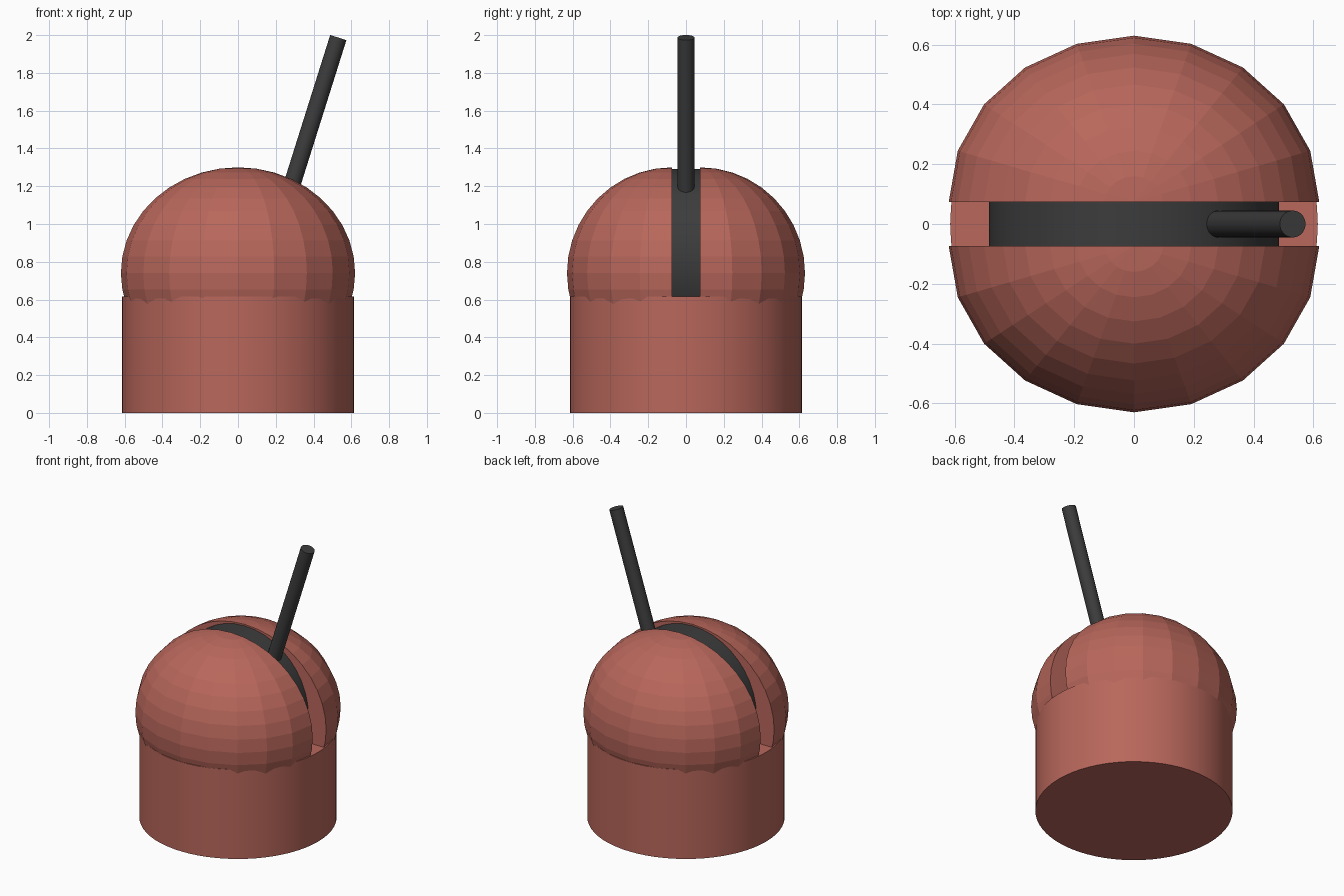
import bpy, bmesh
from math import radians, pi
from mathutils import Vector

if "Cube" in bpy.data.objects:
    bpy.data.objects.remove(bpy.data.objects["Cube"])


def material(name, rgb):
    m = bpy.data.materials.new(name)
    m.diffuse_color = (*rgb, 1)
    m.use_nodes = True
    m.node_tree.nodes["Principled BSDF"].inputs["Base Color"].default_value = m.diffuse_color
    return m


red = material("red_paint", (0.48, 0.135, 0.105))
dark = material("dark_metal", (0.045, 0.045, 0.045))


def cylinder(name, mat, radius, depth, loc, rot=(0, 0, 0), sides=32):
    bpy.ops.mesh.primitive_cylinder_add(vertices=sides, radius=radius, depth=depth,
                                        location=loc, rotation=rot)
    ob = bpy.context.object
    ob.name = name
    ob.data.materials.append(mat)
    bpy.ops.object.shade_smooth_by_angle(angle=radians(30))
    return ob


def half_dome(name, side):
    # half of a faceted ball, cut flat along the slot and capped
    bm = bmesh.new()
    bmesh.ops.create_uvsphere(bm, u_segments=20, v_segments=20, radius=1)
    bmesh.ops.bisect_plane(bm, geom=bm.verts[:] + bm.edges[:] + bm.faces[:], dist=1e-4,
                           plane_co=(0, 0, 0), plane_no=(0, -side, 0), clear_outer=True)
    bmesh.ops.holes_fill(bm, edges=[e for e in bm.edges if e.is_boundary], sides=0)
    bmesh.ops.scale(bm, vec=(0.62, 0.557, 0.56), verts=bm.verts)
    bmesh.ops.translate(bm, vec=(0, side * 0.073, 0.74), verts=bm.verts)
    bmesh.ops.recalc_face_normals(bm, faces=bm.faces)
    me = bpy.data.meshes.new(name)
    bm.to_mesh(me)
    bm.free()
    me.materials.append(red)
    bpy.context.collection.objects.link(bpy.data.objects.new(name, me))


# Round base
cylinder("base", red, 0.615, 0.615, (0, 0, 0.3075), sides=64)

# Two dome halves with a slot between
half_dome("dome_front", -1)
half_dome("dome_back", 1)

# Pivot drum inside the slot
cylinder("pivot_drum", dark, 0.485, 0.15, (0, 0, 0.805), (pi / 2, 0, 0), sides=40)

# Leaning lever
bottom, top = Vector((0.22, 0, 1.0)), Vector((0.531, 0, 1.987))
axis = top - bottom
cylinder("lever", dark, 0.045, axis.length, (bottom + top) / 2,
         axis.to_track_quat('Z', 'Y').to_euler())
